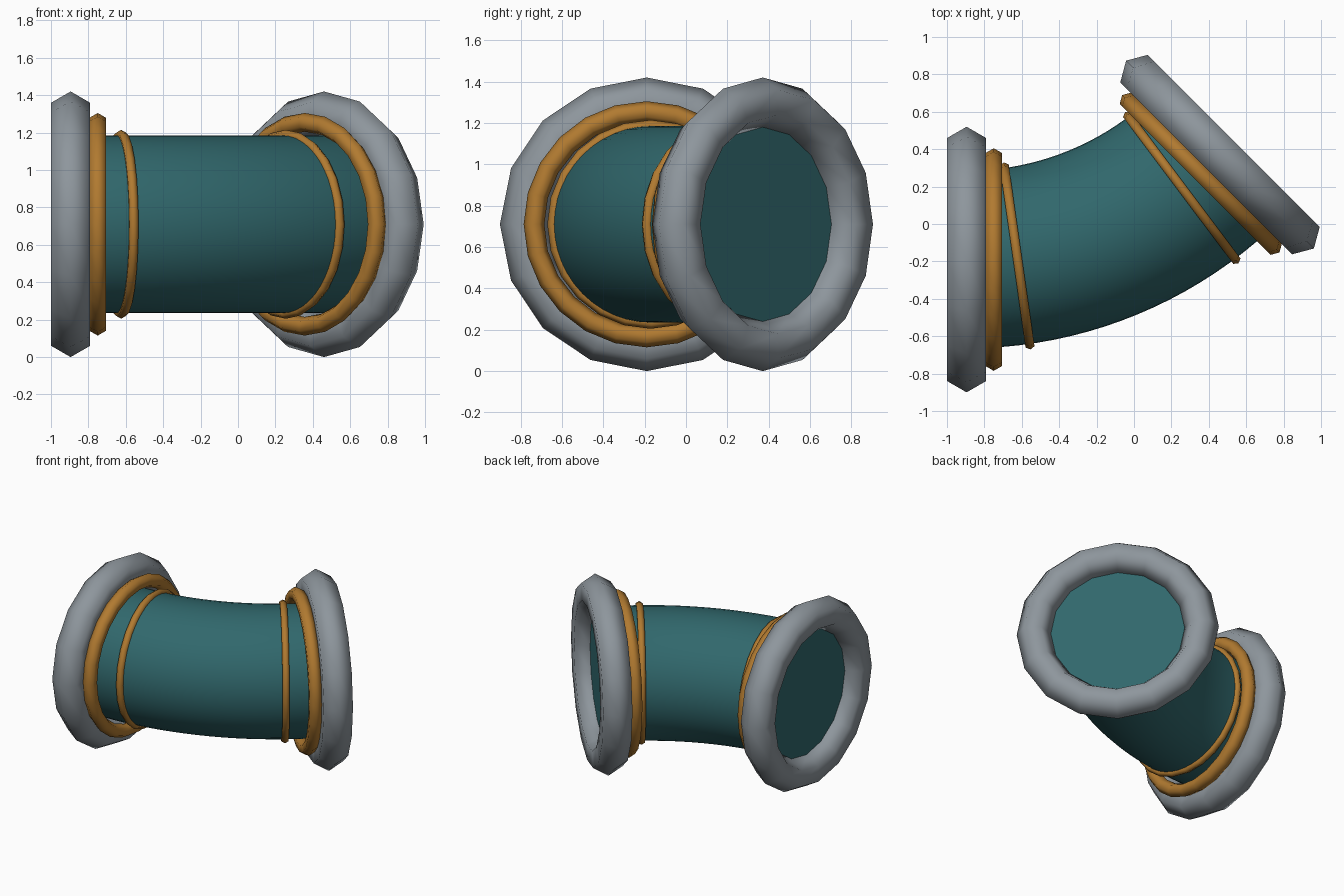
import bpy, bmesh, math
from mathutils import Vector, Matrix

if "Cube" in bpy.data.objects:
    bpy.data.objects.remove(bpy.data.objects["Cube"])

BEND = math.radians(45)      # total bend of the pipe
BEND_R = 1.916               # radius of the centre line
START = Vector((-0.895, -0.19, 0.71))
PIPE_R = 0.475


def material(name, rgb):
    m = bpy.data.materials.new(name)
    m.diffuse_color = (*rgb, 1)
    m.use_nodes = True
    m.node_tree.nodes["Principled BSDF"].inputs["Base Color"].default_value = m.diffuse_color
    return m


teal = material("teal", (0.03, 0.137, 0.15))
steel = material("steel grey", (0.27, 0.305, 0.335))
brass = material("brass orange", (0.44, 0.195, 0.03))


def on_bend(a):
    """Point on the centre line after turning by angle a."""
    return START + Vector((math.sin(a), 1 - math.cos(a), 0)) * BEND_R


def ring(name, centre, angle, major, minor, sides, mat):
    bpy.ops.mesh.primitive_torus_add(
        major_radius=major, minor_radius=minor, major_segments=sides, minor_segments=6,
        location=centre, rotation=(0, math.pi / 2, angle))
    ob = bpy.context.object
    ob.name = name
    ob.data.materials.append(mat)
    bpy.ops.object.shade_smooth()


# Bent pipe with capped ends
SIDES, STEPS = 48, 20
bm = bmesh.new()
loops = []
for i in range(STEPS + 1):
    a = BEND * i / STEPS
    turn = Matrix.Rotation(a, 3, 'Z')
    loops.append([bm.verts.new(on_bend(a) + turn @ Vector(
        (0, PIPE_R * math.cos(t), PIPE_R * math.sin(t))))
        for t in (2 * math.pi * k / SIDES for k in range(SIDES))])
for p, q in zip(loops, loops[1:]):
    for k in range(SIDES):
        n = (k + 1) % SIDES
        bm.faces.new((p[k], p[n], q[n], q[k]))
bm.faces.new(loops[0])
bm.faces.new(loops[-1])
bmesh.ops.recalc_face_normals(bm, faces=bm.faces)
mesh = bpy.data.meshes.new("bent_pipe")
bm.to_mesh(mesh)
bm.free()
pipe = bpy.data.objects.new("bent_pipe", mesh)
bpy.context.collection.objects.link(pipe)
mesh.materials.append(teal)
bpy.ops.object.select_all(action='DESELECT')
pipe.select_set(True)
bpy.context.view_layer.objects.active = pipe
bpy.ops.object.shade_smooth_by_angle(angle=math.radians(40))

# Flange, collar and thin band at each end
for side, a, inward in (("left", 0, 1), ("right", BEND, -1)):
    axis = Vector((math.cos(a), math.sin(a), 0)) * inward
    end = on_bend(a)
    ring(side + "_flange", end, a, 0.59, 0.12, 16, steel)
    ring(side + "_collar", end + axis * 0.145, a, 0.545, 0.05, 24, brass)
    b = a + inward * BEND * 0.18
    ring(side + "_band", on_bend(b), b, 0.477, 0.028, 24, brass)
